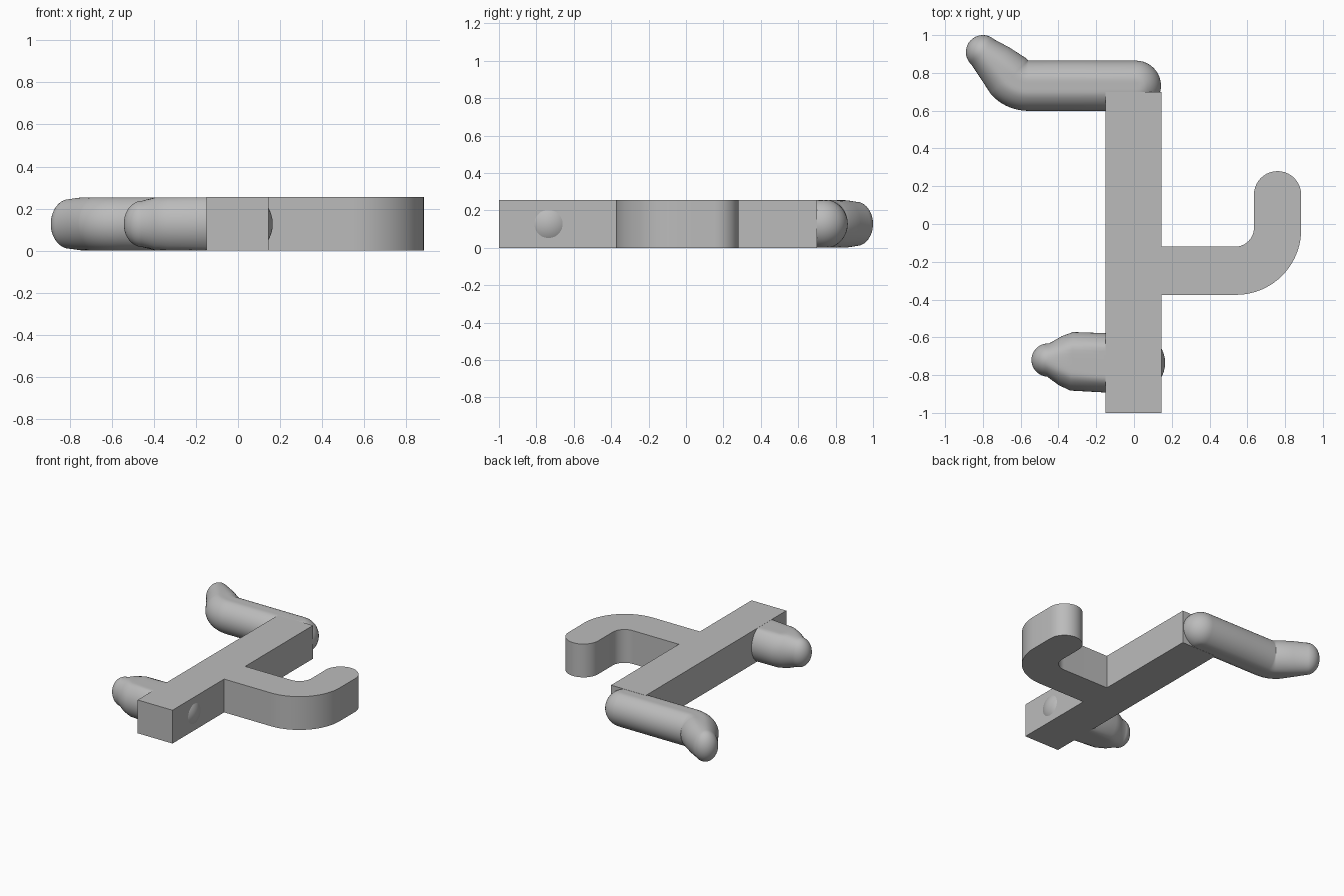
import bpy, bmesh, math
from mathutils import Vector

cube = bpy.data.objects.get("Cube")
if cube:
    bpy.data.objects.remove(cube, do_unlink=True)

HEIGHT = 0.255
MID = HEIGHT / 2

grey = bpy.data.materials.new("plain_grey")
grey.use_nodes = True
GREY = (0.5, 0.5, 0.5, 1)
grey.diffuse_color = GREY
grey.node_tree.nodes["Principled BSDF"].inputs["Base Color"].default_value = GREY


def finish(bm, name, angle):
    bmesh.ops.recalc_face_normals(bm, faces=bm.faces)
    mesh = bpy.data.meshes.new(name)
    bm.to_mesh(mesh)
    bm.free()
    mesh.materials.append(grey)
    obj = bpy.data.objects.new(name, mesh)
    bpy.context.collection.objects.link(obj)
    bpy.ops.object.select_all(action='DESELECT')
    obj.select_set(True)
    bpy.context.view_layer.objects.active = obj
    bpy.ops.object.shade_smooth_by_angle(angle=math.radians(angle))
    return obj


def arc(cx, cy, r, start, end, steps=20):
    angles = [math.radians(start + (end - start) * i / steps) for i in range(steps + 1)]
    return [(cx + r * math.cos(a), cy + r * math.sin(a)) for a in angles]


def slab(name, outline):
    """Extrude a flat outline to the full height."""
    bm = bmesh.new()
    face = bm.faces.new([bm.verts.new((x, y, 0)) for x, y in outline])
    top = bmesh.ops.extrude_face_region(bm, geom=[face])
    verts = [g for g in top["geom"] if isinstance(g, bmesh.types.BMVert)]
    bmesh.ops.translate(bm, verts=verts, vec=(0, 0, HEIGHT))
    return finish(bm, name, 30)


def limb(name, path, sides=48, cap=10):
    """Loft oval rings along (x, y, half width, half height), with domed ends
    and the top and bottom flattened level with the slab."""
    pts = [Vector((x, y)) for x, y, w, h in path]
    rings = []
    for i, (x, y, w, h) in enumerate(path):
        way = (pts[min(i + 1, len(pts) - 1)] - pts[max(i - 1, 0)]).normalized()
        rings.append((pts[i], way, w, h))

    def dome(ring, sign):
        p, way, w, h = ring
        out = []
        for k in range(1, cap):
            a = math.pi / 2 * k / cap
            out.append((p + way * sign * w * math.sin(a), way, w * math.cos(a), h * math.cos(a)))
        return out

    tip_a = rings[0][0] - rings[0][1] * rings[0][2]
    tip_b = rings[-1][0] + rings[-1][1] * rings[-1][2]
    rings = dome(rings[0], -1)[::-1] + rings + dome(rings[-1], 1)

    bm = bmesh.new()
    loops = []
    for p, way, w, h in rings:
        side = Vector((-way.y, way.x))
        loop = []
        for k in range(sides):
            a = math.tau * k / sides
            q = p + side * w * math.cos(a)
            z = min(max(MID + h * math.sin(a), 0.001), HEIGHT - 0.001)
            loop.append(bm.verts.new((q.x, q.y, z)))
        loops.append(loop)
    for one, two in zip(loops, loops[1:]):
        for k in range(sides):
            n = (k + 1) % sides
            bm.faces.new((one[k], one[n], two[n], two[k]))
    for loop, tip in ((loops[0], tip_a), (loops[-1], tip_b)):
        v = bm.verts.new((tip.x, tip.y, MID))
        for k in range(sides):
            bm.faces.new((loop[k], loop[(k + 1) % sides], v))
    return finish(bm, name, 40)


# Long bar with the square-edged side hook in one outline
slab("bar_with_hook",
     [(-0.15, 0.7), (-0.15, -1), (0.145, -1), (0.145, -0.375)]
     + arc(0.54, -0.03, 0.345, -90, 0)
     + arc(0.76, 0.155, 0.125, 0, 180)
     + arc(0.535, -0.02, 0.1, 0, -90)
     + [(0.145, -0.12), (0.145, 0.7)])

# Rounded arm at the back, bending and tapering to its tip
R = 0.133
bend = [(x, y, R, R) for x, y in arc(-0.56, 0.865, R, -90, -142, 10)]
limb("back_arm", [(0.01, 0.732, R, R), (-0.3, 0.732, R, R)] + bend
     + [(-0.735, 0.852, 0.112, 0.127), (-0.8, 0.91, 0.09, 0.118)])

# Short rounded arm near the front, narrowing to its tip
limb("front_arm", [(0.01, -0.735, 0.155, 0.155), (-0.15, -0.735, 0.157, 0.155),
                   (-0.33, -0.727, 0.155, 0.148), (-0.39, -0.724, 0.13, 0.135),
                   (-0.455, -0.72, 0.088, 0.11)])
